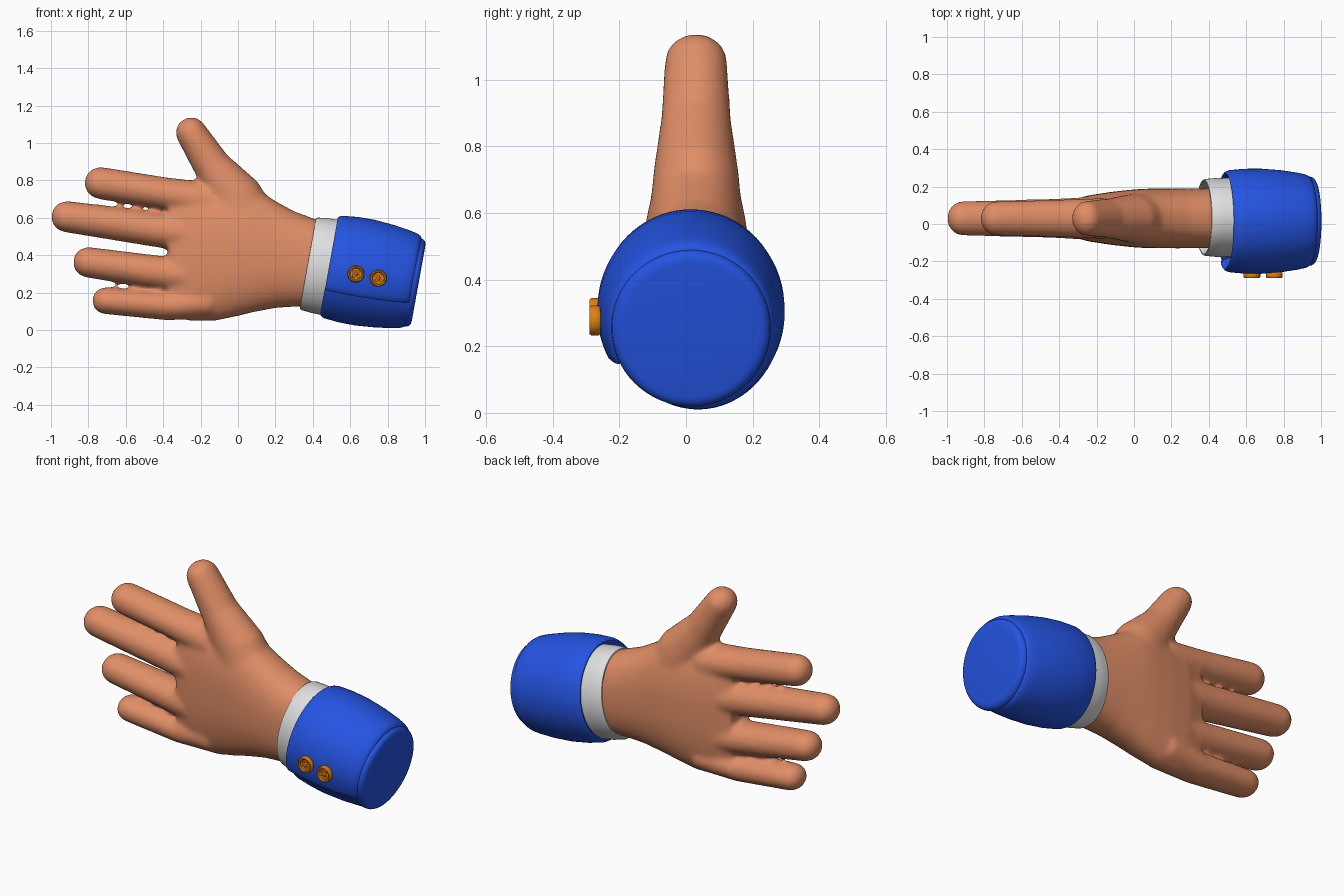
import bpy, bmesh
from math import sin, cos, pi, radians
from mathutils import Vector

cube = bpy.data.objects.get("Cube")
if cube:
    bpy.data.objects.remove(cube)


def material(name, rgb):
    m = bpy.data.materials.new(name)
    m.use_nodes = True
    m.diffuse_color = (*rgb, 1)
    bsdf = m.node_tree.nodes["Principled BSDF"]
    bsdf.inputs["Base Color"].default_value = (*rgb, 1)
    bsdf.inputs["Roughness"].default_value = 0.6
    return m


SKIN = material("skin", (0.75, 0.27, 0.135))
BLUE = material("blue cloth", (0.018, 0.088, 0.76))
WHITE = material("white cloth", (0.74, 0.74, 0.74))
ORANGE = material("orange button", (0.72, 0.22, 0.006))


def loft(bm, rings):
    """Skin a list of equal-sized point rings and cap both ends."""
    loops = [[bm.verts.new(p) for p in ring] for ring in rings]
    n = len(loops[0])
    for a, b in zip(loops, loops[1:]):
        for i in range(n):
            j = (i + 1) % n
            bm.faces.new((a[i], a[j], b[j], b[i]))
    bm.faces.new(loops[0])
    bm.faces.new(loops[-1])


def finish(bm, name, mat, location=(0, 0, 0), rotation=(0, 0, 0)):
    bmesh.ops.recalc_face_normals(bm, faces=bm.faces)
    mesh = bpy.data.meshes.new(name)
    bm.to_mesh(mesh)
    bm.free()
    obj = bpy.data.objects.new(name, mesh)
    bpy.context.collection.objects.link(obj)
    mesh.materials.append(mat)
    obj.location, obj.rotation_euler = location, rotation
    bpy.ops.object.select_all(action="DESELECT")
    obj.select_set(True)
    bpy.context.view_layer.objects.active = obj
    bpy.ops.object.shade_smooth_by_angle(angle=radians(40))
    return obj


def turned(bm, profile, y_scale=1.0, n=64, centre=(0, 0)):
    """Revolve (u, radius) pairs around the local x axis."""
    loft(bm, [[(u, centre[0] + y_scale * r * cos(2 * pi * i / n),
                centre[1] + r * sin(2 * pi * i / n)) for i in range(n)]
              for u, r in profile])


# ---- Hand: palm and digits fused into one smooth skin ----
MID_Y = 0.03


def digit(bm, path, n=28):
    """Tapered limb through (x, z, half height, half depth), tip first."""
    pts = [Vector((x, MID_Y, z)) for x, z, _, _ in path]
    rings = []

    def ring(c, normal, rz, ry):
        rings.append([c + normal * rz * cos(2 * pi * i / n)
                      + Vector((0, ry * sin(2 * pi * i / n), 0)) for i in range(n)])

    for k, (p, (_, _, rz, ry)) in enumerate(zip(pts, path)):
        d = (pts[min(k + 1, len(pts) - 1)] - pts[max(k - 1, 0)]).normalized()
        normal = Vector((-d.z, 0, d.x))
        if k == 0:
            for s in range(1, 8):
                a = s / 8 * pi / 2
                ring(p - d * rz * cos(a), normal, rz * sin(a), ry * sin(a))
        ring(p, normal, rz, ry)
    loft(bm, rings)


def palm(bm, sections, n=48, power=0.85):
    """Loft rounded sections given as (x, bottom, top, half depth)."""
    def soft(v):
        return (1 if v >= 0 else -1) * abs(v) ** power
    loft(bm, [[(x, MID_Y + ry * soft(cos(2 * pi * i / n)),
                (lo + hi) / 2 + (hi - lo) / 2 * soft(sin(2 * pi * i / n)))
               for i in range(n)] for x, lo, hi, ry in sections])


hand_bm = bmesh.new()
palm(hand_bm, [(-0.37, 0.08, 0.77, 0.085), (-0.25, 0.048, 0.79, 0.122),
               (-0.12, 0.05, 0.79, 0.142), (0.0, 0.075, 0.79, 0.155),
               (0.07, 0.093, 0.775, 0.159), (0.2, 0.118, 0.69, 0.16),
               (0.3, 0.125, 0.635, 0.16), (0.4, 0.122, 0.598, 0.16),
               (0.52, 0.11, 0.55, 0.16)])
fingers = {
    "index": ((-0.735, 0.786, 0.086, 0.092), (-0.4, 0.732, 0.086, 0.1), (-0.15, 0.69, 0.1, 0.11)),
    "middle": ((-0.915, 0.606, 0.084, 0.092), (-0.45, 0.54, 0.094, 0.104), (-0.15, 0.5, 0.1, 0.12)),
    "ring": ((-0.8, 0.362, 0.082, 0.092), (-0.42, 0.307, 0.09, 0.104), (-0.15, 0.28, 0.1, 0.12)),
    "little": ((-0.708, 0.157, 0.072, 0.088), (-0.38, 0.13, 0.078, 0.1), (-0.15, 0.15, 0.09, 0.12)),
    "thumb": ((-0.25, 1.055, 0.083, 0.094), (-0.14, 0.88, 0.1, 0.105),
              (-0.02, 0.72, 0.145, 0.128), (0.06, 0.55, 0.17, 0.145)),
}
for path in fingers.values():
    digit(hand_bm, path)
hand = finish(hand_bm, "hand", SKIN)
fuse = hand.modifiers.new("fuse", "REMESH")
fuse.mode, fuse.voxel_size, fuse.use_smooth_shade = "VOXEL", 0.013, True
soften = hand.modifiers.new("soften", "SMOOTH")
soften.factor, soften.iterations = 0.5, 12

# ---- Forearm parts share one tilted axis ----
ARM = dict(location=(0.49, 0.015, 0.335), rotation=(0, 0.178, 0))

# Shirt cuff
bm = bmesh.new()
turned(bm, [(0.0, 0.19), (-0.08, 0.215), (-0.108, 0.228), (-0.119, 0.238),
            (-0.118, 0.246), (-0.108, 0.251), (-0.05, 0.257), (0.08, 0.26)],
       y_scale=0.82, centre=(0.02, 0))
finish(bm, "shirt_cuff", WHITE, **ARM)

# Jacket sleeve: wraps around once and overlaps itself at the front
FLAP = radians(-25)
STEP = 0.115
wrap = [(FLAP - 0.02, 0.75), (FLAP - 0.035, 0.4), (FLAP - 0.02, 0.12)]
for i in range(72):
    t = i / 71
    s = min(max((t - 0.7) / 0.3, 0), 1)
    wrap.append((FLAP + t * (2 * pi - 0.03), s * s * (3 - 2 * s)))
bm = bmesh.new()
sleeve_profile = [(0.06, 0.23), (0.012, 0.25), (0.0, 0.258), (-0.004, 0.268),
                  (0.003, 0.277), (0.02, 0.284), (0.1, 0.292), (0.19, 0.293),
                  (0.3, 0.284), (0.39, 0.27), (0.43, 0.261), (0.448, 0.252),
                  (0.456, 0.24), (0.456, 0.2)]
loft(bm, [[(u, -0.96 * r * (1 - STEP * s) * cos(a), r * (1 - STEP * s) * sin(a))
           for a, s in wrap] for u, r in sleeve_profile])
finish(bm, "jacket_sleeve", BLUE, **ARM)

# Closed end of the sleeve
bm = bmesh.new()
turned(bm, [(0.4, 0.232), (0.45, 0.239), (0.464, 0.237), (0.475, 0.23),
            (0.481, 0.219), (0.483, 0.205)])
finish(bm, "sleeve_end", BLUE, **ARM)

# ---- Buttons with a raised rim and four holes ----
for k, (x, z) in enumerate(((0.63, 0.3), (0.75, 0.277))):
    place = dict(location=(x, -0.256, z), rotation=(0, 0, -pi / 2))
    bm = bmesh.new()
    turned(bm, [(0, 0.04), (0.006, 0.045), (0.028, 0.045), (0.033, 0.041),
                (0.033, 0.035), (0.026, 0.03)], n=32)
    button = finish(bm, f"button_{k + 1}", ORANGE, **place)
    bm = bmesh.new()
    for sy in (-1, 1):
        for sz in (-1, 1):
            turned(bm, [(0.012, 0.007), (0.05, 0.007)], n=12,
                   centre=(sy * 0.012, sz * 0.012))
    cutter = finish(bm, f"button_hole_cutter_{k + 1}", ORANGE, **place)
    cutter.hide_render = True
    cutter.hide_set(True)
    holes = button.modifiers.new("holes", "BOOLEAN")
    holes.operation, holes.object = "DIFFERENCE", cutter
